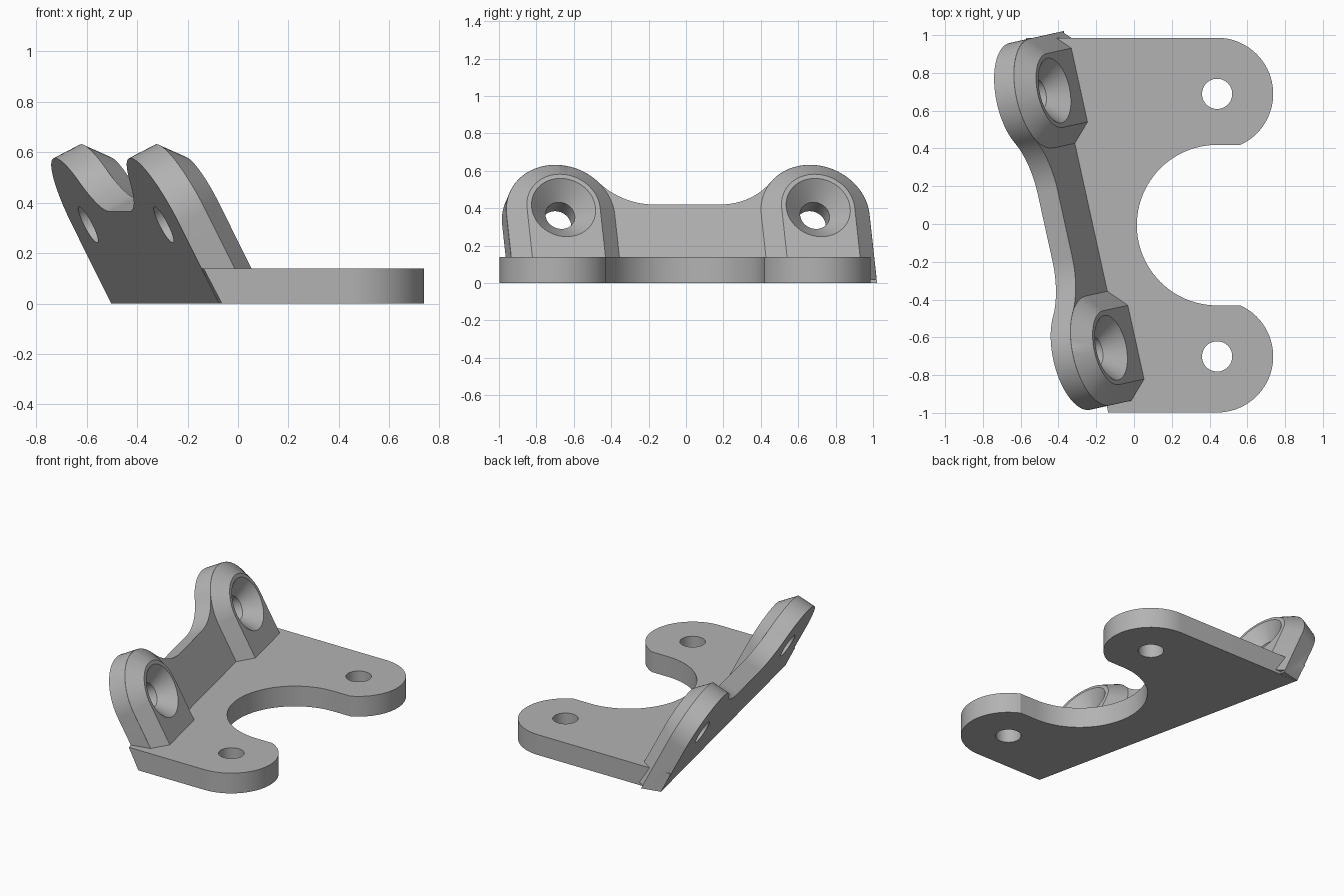
import bpy, bmesh
from math import sin, cos, pi, radians, atan2, hypot
from mathutils import Matrix, Vector

if "Cube" in bpy.data.objects:
    bpy.data.objects.remove(bpy.data.objects["Cube"], do_unlink=True)

grey = bpy.data.materials.new("grey_metal")
grey.use_nodes = True
colour = (0.45, 0.45, 0.45, 1)
grey.diffuse_color = colour
grey.node_tree.nodes["Principled BSDF"].inputs["Base Color"].default_value = colour

# Frame of the leaning wall: along it, up it, out of its front face
yaw, lean = radians(12.4), radians(27)
along = Vector((-sin(yaw), cos(yaw), 0))
ahead = Vector((cos(yaw), sin(yaw), 0))
up = Vector((0, 0, cos(lean))) - ahead * sin(lean)
out = ahead * cos(lean) + Vector((0, 0, sin(lean)))
origin = Vector((-0.289, 0.022, 0))
wall_frame = Matrix((along, up, out)).transposed().to_4x4()
wall_frame.translation = origin

LUG_X, LUG_U, LUG_R = 0.697, 0.351, 0.297
WALL_T, BOSS_T, BOSS_R = 0.12, 0.2, 0.2
HOLE_R, SINK_R = 0.08, 0.175
BASE_T, BELOW = 0.14, -0.3


def arc(cx, cy, r, a0, a1, n=32):
    return [(cx + r * cos(a0 + (a1 - a0) * i / n),
             cy + r * sin(a0 + (a1 - a0) * i / n)) for i in range(n + 1)]


def loft(name, sections, frame=Matrix(), clip=None):
    """Solid through (height, outline) sections, optionally cut by a plane."""
    bm = bmesh.new()
    rings = [[bm.verts.new((x, y, h)) for x, y in pts] for h, pts in sections]
    bm.faces.new(rings[0][::-1])
    bm.faces.new(rings[-1])
    for a, b in zip(rings, rings[1:]):
        for i in range(len(a)):
            j = (i + 1) % len(a)
            bm.faces.new((a[i], a[j], b[j], b[i]))
    bm.transform(frame)
    if clip:
        cut = bmesh.ops.bisect_plane(
            bm, geom=bm.verts[:] + bm.edges[:] + bm.faces[:],
            plane_co=clip[0], plane_no=clip[1], clear_inner=True)
        edges = [e for e in cut["geom_cut"] if isinstance(e, bmesh.types.BMEdge)]
        bmesh.ops.contextual_create(bm, geom=edges)
    bmesh.ops.recalc_face_normals(bm, faces=bm.faces[:])
    mesh = bpy.data.meshes.new(name)
    bm.to_mesh(mesh)
    bm.free()
    mesh.materials.append(grey)
    obj = bpy.data.objects.new(name, mesh)
    bpy.context.collection.objects.link(obj)
    return obj


def combine(target, tool, operation):
    mod = target.modifiers.new(tool.name, "BOOLEAN")
    mod.operation, mod.solver, mod.object = operation, "EXACT", tool
    bpy.context.view_layer.objects.active = target
    bpy.ops.object.modifier_apply(modifier=mod.name)
    bpy.data.objects.remove(tool, do_unlink=True)


def lug_outline(centre, r):
    return ([(centre + r, BELOW)] + arc(centre, LUG_U, r, 0, pi)
            + [(centre - r, BELOW)])


# Base plate: two rounded arms around a round bay, back edge cut to the wall
mid_y, arm_x, arm_y, arm_r, bay_r = -0.006, 0.44, 0.695, 0.297, 0.425
neck = atan2(bay_r - arm_y, 0.125)
upper = arc(0, arm_y, arm_r, neck, pi / 2)
lower = [(x, -y) for x, y in reversed(upper)]
bay = arc(0, 0, bay_r, 1.5 * pi, 0.5 * pi, 48)
outline = [(x + arm_x, y + mid_y) for x, y in lower + bay + upper]
outline += [(-1, mid_y + arm_y + arm_r), (-1, mid_y - arm_y - arm_r)]
base = loft("bracket", [(0, outline), (BASE_T, outline)],
            clip=(origin + out * 0.001, out))

# Wall: two round lugs joined by a lower web with fillets
web_top, fillet_x = 0.41, 0.18
gap, rise = LUG_X - fillet_x, web_top - LUG_U
fillet_r = (gap ** 2 + rise ** 2 - LUG_R ** 2) / (2 * (LUG_R - rise))
theta = atan2(rise + fillet_r, -gap)
half = [(LUG_X + LUG_R, BELOW)] + arc(LUG_X, LUG_U, LUG_R, 0, theta)
half += arc(fillet_x, web_top + fillet_r, fillet_r, theta - pi, -pi / 2)[1:]
profile = half + [(-x, y) for x, y in reversed(half)]
floor = (Vector((0, 0, 0.001)), Vector((0, 0, 1)))
wall = loft("wall", [(0, profile), (WALL_T, profile)], wall_frame, floor)
combine(base, wall, "UNION")

# Chamfered bosses on the lugs
for side in (-1, 1):
    c = side * LUG_X
    rim = lug_outline(c, LUG_R - 0.001)
    face = lug_outline(c, BOSS_R)
    boss = loft("boss", [(0.06, rim), (WALL_T, rim), (BOSS_T, face)],
                wall_frame, (Vector((0, 0, 0.02)), Vector((0, 0, 1))))
    combine(base, boss, "UNION")

# Countersunk holes in the lugs and plain holes in the arms
for side in (-1, 1):
    def ring(cx, cy, r):
        return arc(cx, cy, r, 0, 2 * pi, 48)[:-1]

    c, e = side * LUG_X, 0.05
    sink = SINK_R - HOLE_R
    cutter = loft("lug_hole", [(-e, ring(c, LUG_U, HOLE_R)),
                               (BOSS_T - sink, ring(c, LUG_U, HOLE_R)),
                               (BOSS_T + e, ring(c, LUG_U, SINK_R + e))], wall_frame)
    combine(base, cutter, "DIFFERENCE")
    pin = ring(arm_x, mid_y + side * arm_y, HOLE_R)
    combine(base, loft("arm_hole", [(-e, pin), (BASE_T + e, pin)]), "DIFFERENCE")

# Smooth round walls, sharp edges
bpy.ops.object.select_all(action="DESELECT")
base.select_set(True)
bpy.context.view_layer.objects.active = base
bpy.ops.object.shade_smooth_by_angle(angle=radians(25))
